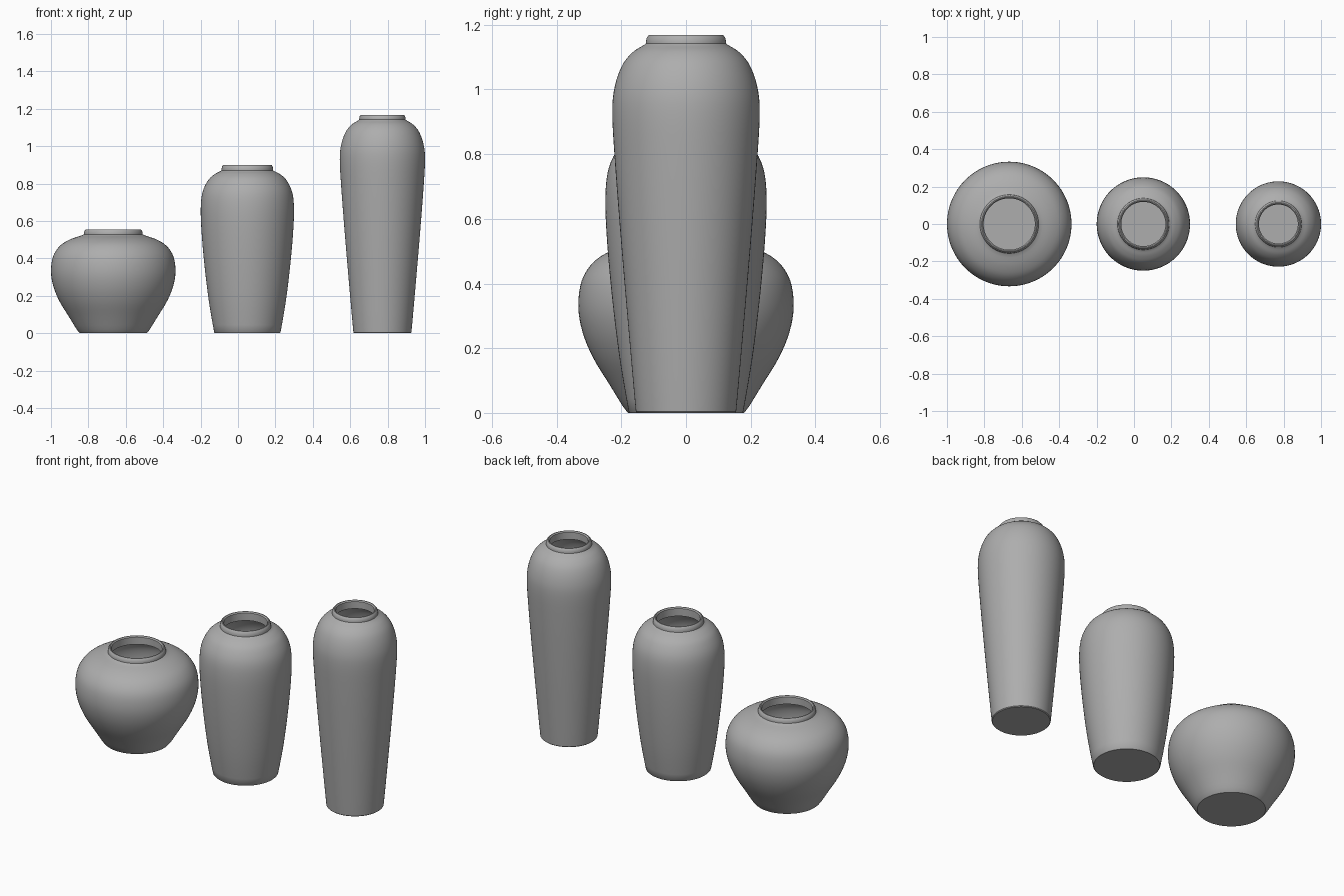
import bpy, bmesh, math
from mathutils import Vector
from mathutils.geometry import interpolate_bezier

cube = bpy.data.objects.get("Cube")
if cube:
    bpy.data.objects.remove(cube, do_unlink=True)

GREY = (0.42, 0.42, 0.42, 1)
clay = bpy.data.materials.new("grey_ceramic")
clay.use_nodes = True
clay.diffuse_color = GREY
clay.node_tree.nodes["Principled BSDF"].inputs["Base Color"].default_value = GREY
WALL = 0.018


def smooth_path(points, steps=5):
    """Rounded line through (radius, height) points."""
    pts = [Vector((r, 0, z)) for r, z in points]
    pts = [2 * pts[0] - pts[1]] + pts + [2 * pts[-1] - pts[-2]]
    path = []
    for a, b, c, d in zip(pts, pts[1:], pts[2:], pts[3:]):
        path += interpolate_bezier(b, b + (c - a) / 6, c - (d - b) / 6, c, steps)[:-1]
    return path + [pts[-2]]


def inner_wall(path):
    """Offset the outer wall inward along its normals, floor upward."""
    inner = []
    for i, p in enumerate(path):
        t = (path[min(i + 1, len(path) - 1)] - path[max(i - 1, 0)]).normalized()
        q = p + Vector((-t.z, 0, t.x)) * WALL
        inner.append(Vector((q.x, 0, max(q.z, WALL))))
    return inner


def vase(name, x, body, neck_radius, top):
    """Turn a hollow vase: base, body, collar with rounded lip, inside."""
    outer = smooth_path(body)
    mouth = neck_radius - 0.02
    shoulder = body[-1][1]
    lip = [(neck_radius, shoulder + 0.004), (neck_radius, shoulder + 0.01),
           (neck_radius - 0.003, top - 0.007), (neck_radius - 0.009, top),
           (neck_radius - 0.014, top), (mouth, top - 0.006), (mouth, shoulder - WALL)]
    inside = [p for p in reversed(inner_wall(outer)) if p.x > mouth + 0.004]
    foot = body[0][0]
    profile = [Vector((0, 0, 0)), Vector((foot - 0.004, 0, 0)), Vector((foot, 0, 0.004))]
    profile += outer[1:] + [Vector((r, 0, z)) for r, z in lip] + inside
    profile.append(Vector((0, 0, WALL)))

    bm = bmesh.new()
    verts = [bm.verts.new(p) for p in profile]
    edges = [bm.edges.new(pair) for pair in zip(verts, verts[1:])]
    bmesh.ops.spin(bm, geom=verts + edges, cent=(0, 0, 0), axis=(0, 0, 1),
                   angle=math.tau, steps=96, use_merge=True)
    bmesh.ops.remove_doubles(bm, verts=bm.verts, dist=0.0001)
    bmesh.ops.recalc_face_normals(bm, faces=bm.faces)
    mesh = bpy.data.meshes.new(name)
    bm.to_mesh(mesh)
    bm.free()
    mesh.materials.append(clay)
    obj = bpy.data.objects.new(name, mesh)
    obj.location.x = x
    bpy.context.collection.objects.link(obj)
    bpy.ops.object.select_all(action="DESELECT")
    obj.select_set(True)
    bpy.context.view_layer.objects.active = obj
    bpy.ops.object.shade_smooth_by_angle(angle=math.radians(35))


vase("short_round_vase", -0.667,
     [(0.183, 0), (0.235, 0.085), (0.287, 0.17), (0.32, 0.25), (0.333, 0.33),
      (0.322, 0.41), (0.285, 0.467), (0.23, 0.502), (0.163, 0.525)], 0.157, 0.555)
vase("medium_vase", 0.05,
     [(0.177, 0), (0.207, 0.18), (0.231, 0.38), (0.246, 0.56), (0.249, 0.68),
      (0.238, 0.76), (0.208, 0.82), (0.175, 0.85), (0.143, 0.867)], 0.138, 0.9)
vase("tall_vase", 0.772,
     [(0.155, 0), (0.177, 0.25), (0.2, 0.52), (0.22, 0.78), (0.228, 0.93),
      (0.22, 1.01), (0.197, 1.075), (0.165, 1.115), (0.129, 1.138)], 0.124, 1.168)
